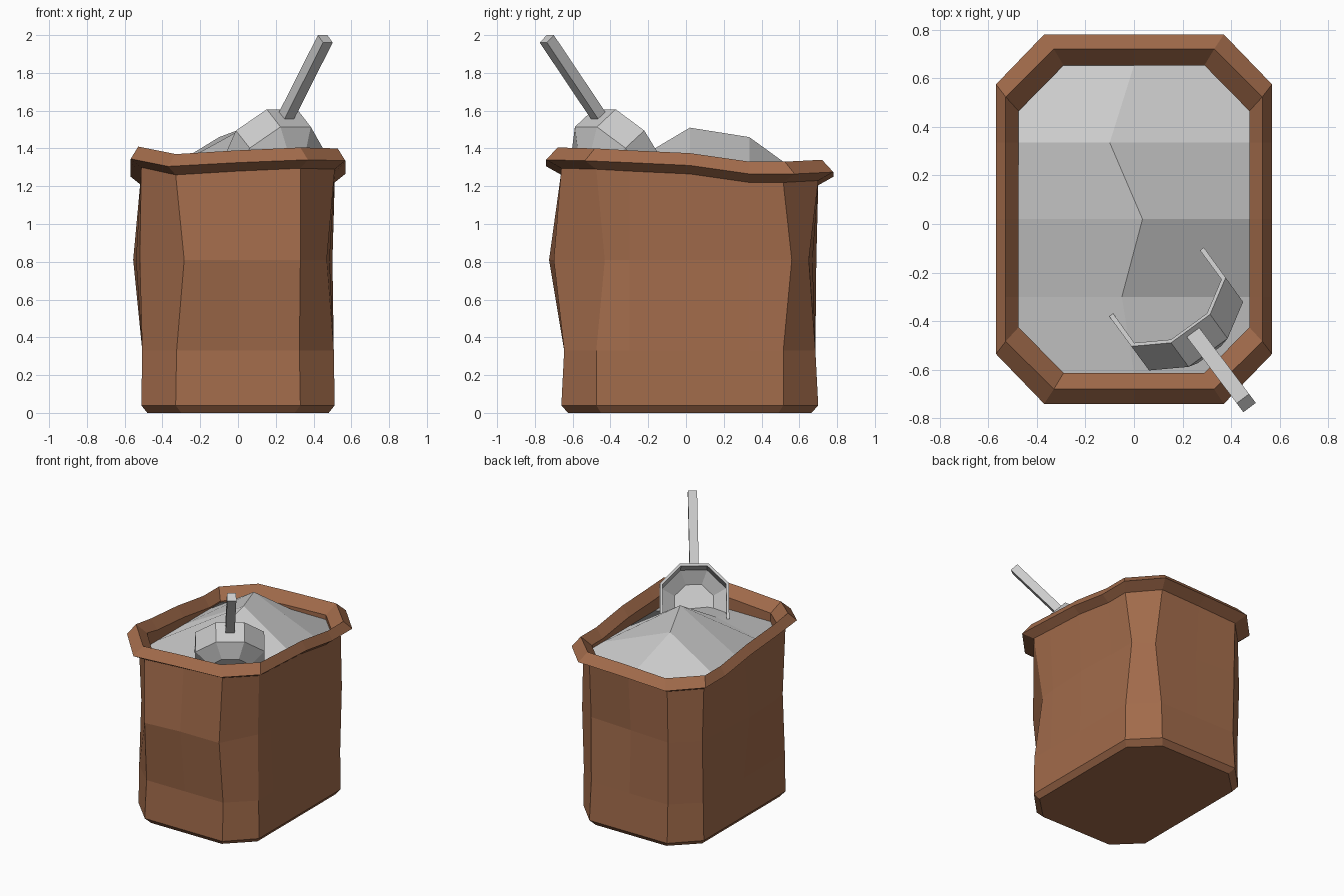
import bpy, bmesh, math
from mathutils import Vector

if "Cube" in bpy.data.objects:
    bpy.data.objects.remove(bpy.data.objects["Cube"])

brown = bpy.data.materials.new("brown_cloth")
brown.diffuse_color = (0.36, 0.147, 0.07, 1)
brown.use_nodes = True
brown.node_tree.nodes["Principled BSDF"].inputs["Base Color"].default_value = brown.diffuse_color
steel = bpy.data.materials.new("scoop_metal")
steel.diffuse_color = (0.57, 0.57, 0.57, 1)
steel.use_nodes = True
steel.node_tree.nodes["Principled BSDF"].inputs["Base Color"].default_value = steel.diffuse_color


def make(name, verts, faces, mat=None):
    me = bpy.data.meshes.new(name)
    me.from_pydata([tuple(v) for v in verts], [], faces)
    bm = bmesh.new()
    bm.from_mesh(me)
    bmesh.ops.recalc_face_normals(bm, faces=bm.faces)
    bm.to_mesh(me)
    bm.free()
    ob = bpy.data.objects.new(name, me)
    bpy.context.collection.objects.link(ob)
    if mat:
        me.materials.append(mat)
    return ob


def bridge(rings, n, closed=True):
    return [(r * n + i, r * n + (i + 1) % n, (r + 1) * n + (i + 1) % n, (r + 1) * n + i)
            for r in range(rings - 1) for i in range(n if closed else n - 1)]


def outline(sx, cx, hy, cy):
    """Chamfered rectangle, 16 points, starting at front middle."""
    ys = [-cy, -0.32, 0, 0.315, cy]
    half = [(0, -hy), (cx, -hy)] + [(sx, y) for y in ys] + [(cx, hy), (0, hy)]
    pts = half + [(-x, y) for x, y in reversed(half[1:-1])]
    return [(x, y + 0.02) for x, y in pts]


# Sack: crumpled walls, flared rolled rim, short inner wall
ridge = [1.39, 1.405, 1.40, 1.39, 1.375, 1.33, 1.33, 1.34,
         1.33, 1.315, 1.315, 1.315, 1.36, 1.385, 1.41, 1.37]
bulge = [(0, -.70), (.33, -.70), (.47, -.43), (.485, -.3), (.50, .02), (.49, .335),
         (.49, .56), (.35, .65), (0, .67), (-.33, .69), (-.51, .53), (-.53, .335),
         (-.555, .02), (-.54, -.3), (-.52, -.43), (-.285, -.725)]
wall = outline(.512, .33, .68, .495)
inner = outline(.475, .29, .633, .445)
rings = [[(x, y, 0) for x, y in outline(.48, .30, .645, .47)],
         [(x, y, .04) for x, y in wall],
         [(x, y, .33) for x, y in outline(.507, .325, .665, .495)],
         [(x, y, .81) for x, y in bulge]]
for pts, drop in ((wall, .11), (outline(.568, .37, .76, .555), .065),
                  (outline(.528, .33, .70, .503), 0), (inner, .075)):
    rings.append([(x, y, z - drop) for (x, y), z in zip(pts, ridge)])
rings.append([(x, y, 1.15) for x, y in inner])
make("sack", sum(rings, []), bridge(len(rings), 16) + [tuple(range(16))], brown)

# Powder heap: edge loop plus three crest points
edge = [(x, y, 1.23) for x, y in inner]
crest = [(-.05, -.3, 1.32), (.035, .02, 1.51), (-.10, .335, 1.46)]
heap = [(0, 1, 2, 3, 16), (16, 3, 4, 17), (17, 4, 5, 18), (18, 5, 6, 7, 8),
        (8, 9, 10, 11, 18), (18, 11, 12, 17), (17, 12, 13, 16), (16, 13, 14, 15, 0)]
make("powder_heap", edge + crest, heap)

# Scoop bowl: half-octagon dish with straight sides, open end dug into the powder
w = Vector((-.59, .81, 0)).normalized()
up = Vector((0, 0, 1))
u = -.6 * w + .8 * up
depth = -.8 * w - .6 * up
p = Vector((w.y, -w.x, 0))
centre = Vector((.148, -.314, 1.415))
verts = []
for r, d in ((.25, 0), (.25, .15), (.15, .23)):
    for k in range(-1, 5):
        a = math.radians(22.5 + 45 * k)
        v = centre + depth * d + (p * math.cos(a) + u * math.sin(a)) * r
        if k in (-1, 4):
            v -= u * .06
        verts.append(v)
bowl = make("scoop_bowl", verts, bridge(3, 6, False) + [tuple(range(12, 18))], steel)
mod = bowl.modifiers.new("thickness", 'SOLIDIFY')
mod.thickness = .02
mod.offset = 0

# Scoop handle: square bar
a, b = Vector((.255, -.462, 1.57)), Vector((.462, -.737, 1.98))
axis = (b - a).normalized()
side = axis.cross(up).normalized()
other = axis.cross(side)
bar = [e + side * sx * .032 + other * sy * .03 for e in (a, b)
       for sx, sy in ((-1, -1), (1, -1), (1, 1), (-1, 1))]
make("scoop_handle", bar, bridge(2, 4) + [(0, 1, 2, 3), (4, 5, 6, 7)], steel)
